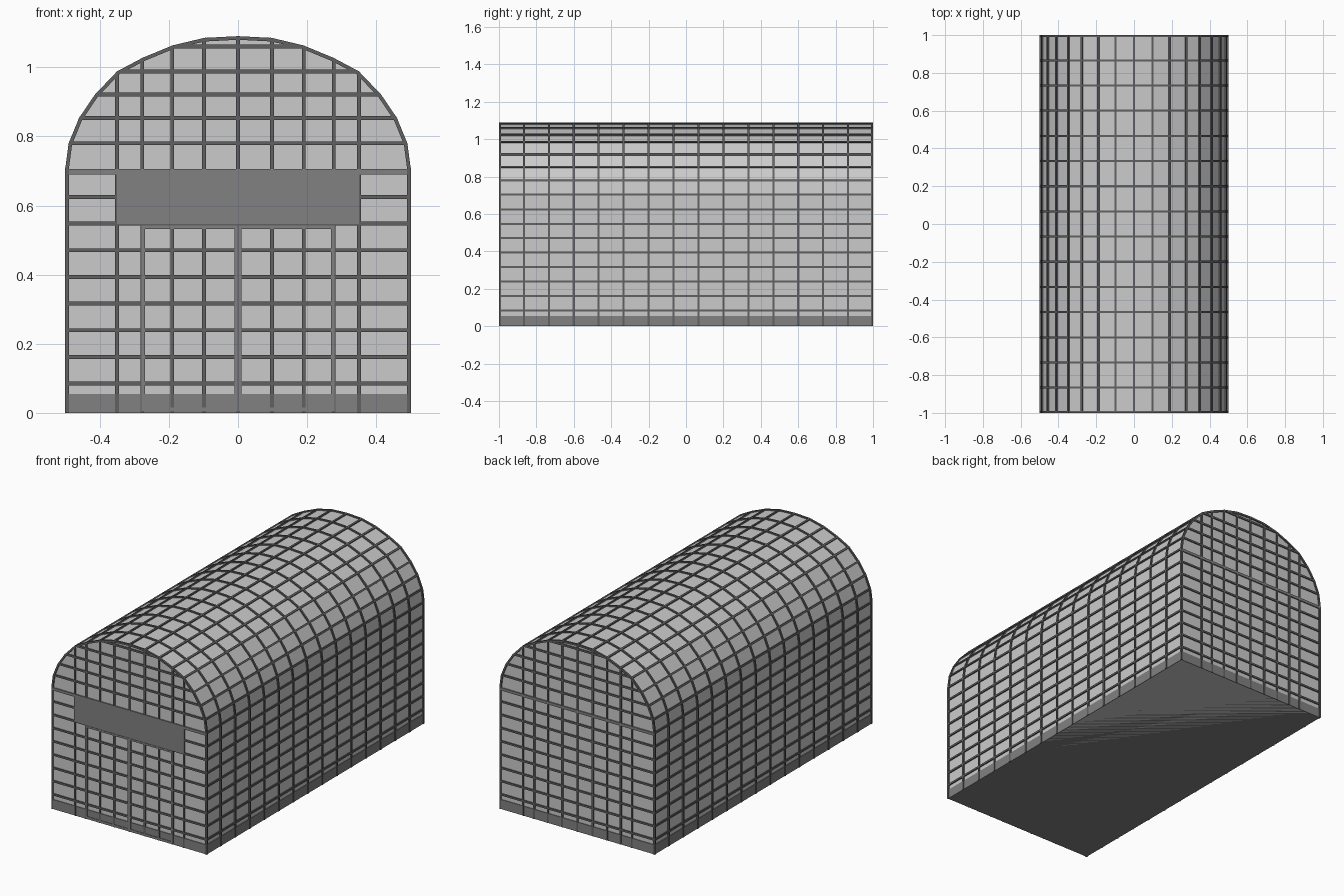
import bpy, bmesh, math
from mathutils import Vector, Matrix

if "Cube" in bpy.data.objects:
    bpy.data.objects.remove(bpy.data.objects["Cube"])

HALF = [(0.5, 0.0), (0.5, 0.705), (0.49, 0.78), (0.46, 0.853), (0.414, 0.921), (0.35, 0.988),
        (0.277, 1.027), (0.19, 1.063), (0.098, 1.085), (0.0, 1.09)]
XS = [0.0, 0.098, 0.19, 0.277, 0.35]
W, D = 0.011, 0.007            # bar width and how far bars stand off the glass


def material(name, v):
    m = bpy.data.materials.new(name)
    m.diffuse_color = (v, v, v, 1)
    m.use_nodes = True
    m.node_tree.nodes["Principled BSDF"].inputs["Base Color"].default_value = m.diffuse_color
    return m


dark = material("dark_grey", 0.12)
mid = material("mid_grey", 0.22)


def finish(name, bm, mat=None):
    bmesh.ops.recalc_face_normals(bm, faces=bm.faces)
    me = bpy.data.meshes.new(name)
    bm.to_mesh(me)
    bm.free()
    ob = bpy.data.objects.new(name, me)
    bpy.context.collection.objects.link(ob)
    if mat:
        me.materials.append(mat)


def box(bm, x0, x1, y0, y1, z0, z1):
    m = Matrix.Translation(((x0 + x1) / 2, (y0 + y1) / 2, (z0 + z1) / 2))
    bmesh.ops.create_cube(bm, size=1, matrix=m @ Matrix.Diagonal((x1 - x0, y1 - y0, z1 - z0, 1)))


def normal(i):
    # outward direction at a point of the half profile
    if i == 0:
        return Vector((1, 0))
    if i == len(HALF) - 1:
        return Vector((0, 1))
    t = Vector(HALF[i + 1]) - Vector(HALF[i - 1])
    return Vector((t.y, -t.x)).normalized()


def outline(inset):
    right = [Vector(p) - normal(i) * inset for i, p in enumerate(HALF)]
    return right + [Vector((-p.x, p.y)) for p in reversed(right[:-1])]


def width_at(z):
    for (xa, za), (xb, zb) in zip(HALF, HALF[1:]):
        if za <= z <= zb:
            return xa + (xb - xa) * (z - za) / (zb - za)
    return 0


def top_at(x):
    for (xa, za), (xb, zb) in zip(HALF[1:], HALF[2:]):
        if xb <= x <= xa:
            return za + (zb - za) * (x - xa) / (xb - xa)
    return 0


# glazed body
bm = bmesh.new()
f = bm.faces.new([bm.verts.new((p.x, -1 + D, p.y)) for p in outline(D)])
ext = bmesh.ops.extrude_face_region(bm, geom=[f])["geom"]
bmesh.ops.translate(bm, vec=(0, 2 - 2 * D, 0), verts=[v for v in ext if isinstance(v, bmesh.types.BMVert)])
bm.faces.new([bm.verts.new((p.x, -1 + D, p.y)) for p in outline(D)])
bmesh.ops.remove_doubles(bm, verts=bm.verts, dist=1e-5)
finish("glazing", bm)

# arched ribs
bm = bmesh.new()
outer, inner = outline(0), outline(D * 1.5)
for k in range(16):
    c = max(-1 + W / 2, min(1 - W / 2, -1 + 2 * k / 15))
    rings = [[bm.verts.new((p.x, c + s * W / 2, p.y)) for p in ring]
             for ring, s in ((outer, -1), (outer, 1), (inner, 1), (inner, -1))]
    for a, b in zip(rings, rings[1:] + rings[:1]):
        for i in range(len(a) - 1):
            bm.faces.new((a[i], a[i + 1], b[i + 1], b[i]))
    for i in (0, -1):
        bm.faces.new([r[i] for r in rings])
finish("arched_ribs", bm, dark)

# lengthwise bars on walls and roof
bm = bmesh.new()
levels = [0.085 + 0.0771 * i for i in range(8)]
spots = [(Vector((0.5, z)), Vector((1, 0))) for z in levels]
spots += [(Vector(p), normal(i)) for i, p in enumerate(HALF) if i]
for p, n in spots:
    for s in ((1, -1) if p.x > 0 else (1,)):
        q = p - n * (D / 2)
        bmesh.ops.create_cube(bm, size=1, matrix=Matrix.Translation((s * q.x, 0, q.y))
                              @ Matrix.Rotation(-s * math.atan2(n.y, n.x), 4, 'Y')
                              @ Matrix.Diagonal((D, 1.998, W, 1)))
finish("lengthwise_bars", bm, dark)

# glazing bars of both end walls
for name, s in (("front_bars", -1), ("back_bars", 1)):
    bm = bmesh.new()
    y0, y1 = sorted((s * (1 - D), s * 0.999))
    for z in levels + [0.78, 0.853, 0.921, 0.988, 1.06]:
        w = width_at(z + W / 2)
        box(bm, -w, w, y0, y1, z - W / 2, z + W / 2)
    for x in XS:
        for m in ((1, -1) if x else (1,)):
            box(bm, m * x - W / 2, m * x + W / 2, y0, y1, 0, top_at(x + W / 2) - 0.002)
    finish(name, bm, dark)

    # beam at eaves height
    bm = bmesh.new()
    y0, y1 = sorted((s * (1 - D), s))
    box(bm, -0.5, 0.5, y0, y1, 0.69, 0.706)
    finish(name.replace("bars", "eaves_beam"), bm, mid)

# plinth
bm = bmesh.new()
box(bm, -0.497, 0.497, -0.997, 0.997, 0, 0.055)
finish("plinth", bm, mid)

# panel above the door
bm = bmesh.new()
box(bm, -0.35, 0.35, -1, -0.98, 0.547, 0.706)
finish("front_panel", bm, mid)

# double door frames
for name, s in (("left_door_frame", -1), ("right_door_frame", 1)):
    bm = bmesh.new()
    for a, b in ((0.001, 0.01), (0.269, 0.279)):
        x0, x1 = sorted((s * a, s * b))
        box(bm, x0, x1, -1, -0.99, 0.006, 0.542)
    x0, x1 = sorted((s * 0.01, s * 0.269))
    for z in (0.006, 0.532):
        box(bm, x0, x1, -1, -0.99, z, z + 0.01)
    finish(name, bm, mid)
